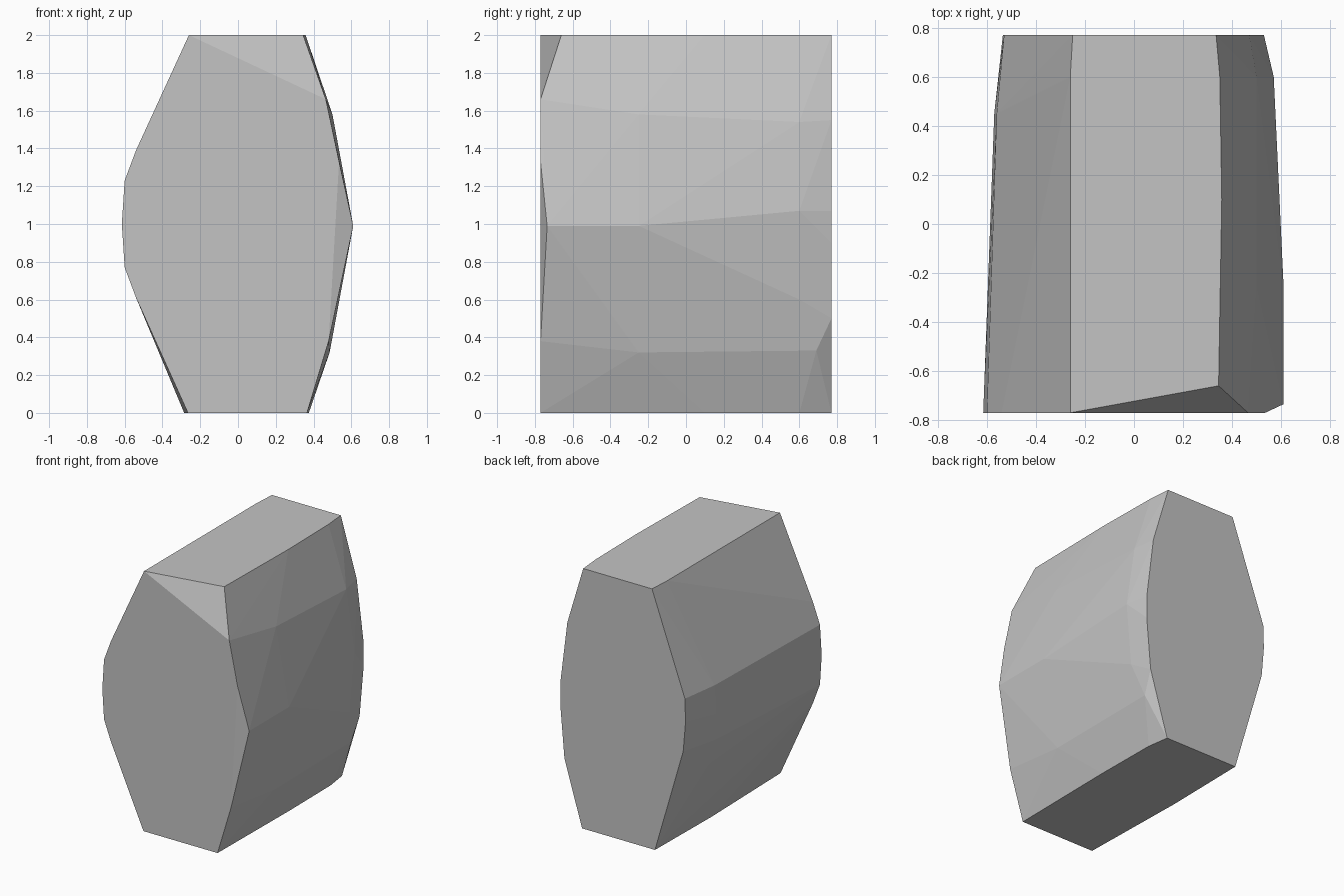
import bpy
import bmesh
import math

# Remove the default cube only
default_cube = bpy.data.objects.get("Cube")
if default_cube:
    bpy.data.objects.remove(default_cube, do_unlink=True)


def make_material(name, colour):
    material = bpy.data.materials.new(name)
    material.use_nodes = True
    material.diffuse_color = colour
    shader = material.node_tree.nodes.get("Principled BSDF")
    shader.inputs["Base Color"].default_value = colour
    return material


def add_section(bm, depth, outline):
    """Place an (x, z) outline at the given depth along y."""
    for x, z in outline:
        bm.verts.new((x, depth, z))


def build_faceted_block(name, sections, material):
    """Wrap a faceted convex skin around a run of cross-sections."""
    bm = bmesh.new()
    for depth, outline in sections.items():
        add_section(bm, depth, outline)
    bmesh.ops.convex_hull(bm, input=bm.verts[:])

    # Drop points inside the skin and merge the flat end caps
    loose = [v for v in bm.verts if not v.link_faces]
    bmesh.ops.delete(bm, geom=loose, context="VERTS")
    bmesh.ops.dissolve_limit(bm, angle_limit=math.radians(0.3),
                             verts=bm.verts[:], edges=bm.edges[:])
    bmesh.ops.recalc_face_normals(bm, faces=bm.faces[:])

    mesh = bpy.data.meshes.new(name)
    bm.to_mesh(mesh)
    bm.free()
    mesh.materials.append(material)
    block = bpy.data.objects.new(name, mesh)
    bpy.context.scene.collection.objects.link(block)
    return block


# Cross-sections from front to back
sections = {
    # front face
    -.77: [(-.26, 2), (-.54, 1.39), (-.6, 1.23), (-.615, 1), (-.6, .77),
           (-.54, .61), (-.265, 0), (.365, 0), (.48, .38), (.535, 1.33),
           (.465, 1.66)],
    # side ridge start and chipped top corner
    -.735: [(.61, .99)],
    -.66: [(.345, 2)],
    # belly
    -.25: [(.61, .99), (.485, .32), (.5, 1.58)],
    .1: [(.358, 2), (.505, 1.54), (.375, 0), (-.285, 0)],
    .45: [(-.57, 1), (-.56, 1.22), (-.56, .8), (-.51, .6)],
    # start of the rounded back edge
    .6: [(-.26, 2), (.35, 2), (.5, 1.54), (.57, 1.07), (.53, .6), (.37, 0)],
    .69: [(.48, .33)],
    # back face
    .77: [(-.25, 2), (-.48, 1.36), (-.53, 1.23), (-.535, 1.05), (-.515, .82),
          (-.275, 0), (.345, 0), (.495, .5), (.53, .9), (.53, 1.07),
          (.47, 1.55), (.335, 2)],
}

grey = make_material("plain grey", (0.55, 0.55, 0.55, 1))
build_faceted_block("faceted_block", sections, grey)
